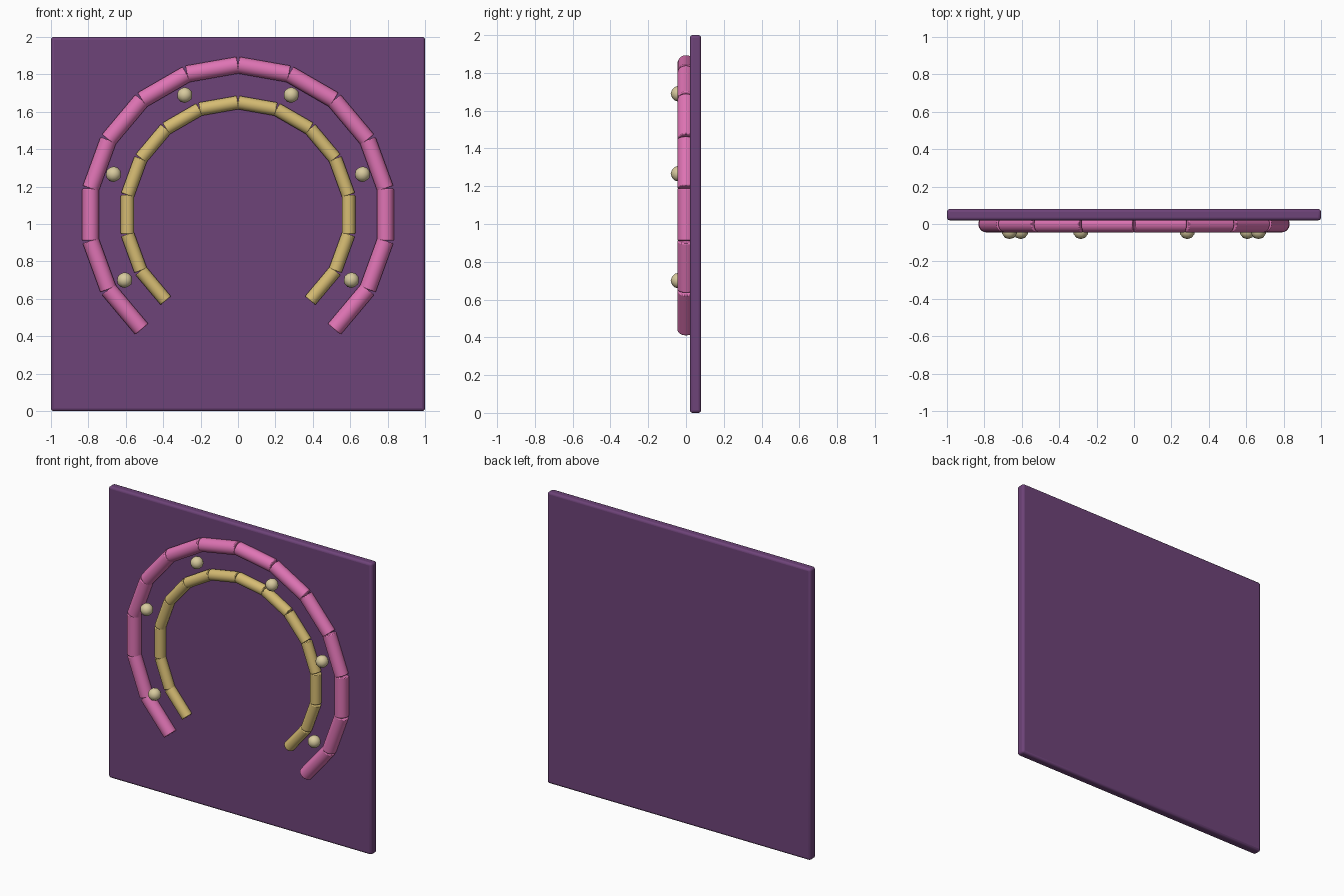
import bpy
import math

cube = bpy.data.objects.get("Cube")
if cube:
    bpy.data.objects.remove(cube, do_unlink=True)

CENTRE_Z = 1.05


def material(name, color):
    mat = bpy.data.materials.new(name)
    mat.use_nodes = True
    rgba = (*color, 1)
    mat.diffuse_color = rgba
    mat.node_tree.nodes["Principled BSDF"].inputs["Base Color"].default_value = rgba
    return mat


purple = material("plum purple", (0.155, 0.056, 0.19))
pink = material("rose pink", (0.74, 0.175, 0.46))
gold = material("soft gold", (0.67, 0.50, 0.17))
cream = material("pearl cream", (0.68, 0.59, 0.34))


def on_arc(radius, degrees, y=0):
    """Point on the arch, measured from its top."""
    a = math.radians(degrees)
    return (radius * math.sin(a), y, CENTRE_Z + radius * math.cos(a))


def finish(name, mat, bevel=0, segments=2):
    obj = bpy.context.object
    obj.name = name
    obj.data.materials.append(mat)
    if bevel:
        mod = obj.modifiers.new("soft edges", "BEVEL")
        mod.width = bevel
        mod.segments = segments
        mod.limit_method = "ANGLE"
        mod.angle_limit = math.radians(40)
    bpy.ops.object.shade_smooth_by_angle(angle=math.radians(35))
    return obj


def tube_arch(name, radius, thickness, mat):
    """Arch of straight tubes, each spanning twenty degrees."""
    length = 2 * radius * math.sin(math.radians(10))
    for i in range(14):
        middle = -130 + i * 20
        bpy.ops.mesh.primitive_cylinder_add(
            vertices=24, radius=thickness, depth=length,
            location=on_arc(radius * math.cos(math.radians(10)), middle),
            rotation=(0, math.radians(middle + 90), 0))
        finish(f"{name}_{i + 1}", mat, 0.005)


# Backing panel
bpy.ops.mesh.primitive_cube_add(size=1, location=(0, 0.05, 1))
panel = bpy.context.object
panel.scale = (2, 0.06, 2)
bpy.ops.object.transform_apply(location=False, rotation=False, scale=True)
finish("back_panel", purple, 0.015, 3)

# Outer and inner arches
tube_arch("outer_tube", 0.8, 0.045, pink)
tube_arch("inner_tube", 0.6, 0.036, gold)

# Beads between the arches
for i in range(6):
    bpy.ops.mesh.primitive_ico_sphere_add(
        subdivisions=2, radius=0.042, location=on_arc(0.7, -120 + i * 48, -0.039))
    finish(f"bead_{i + 1}", cream)
